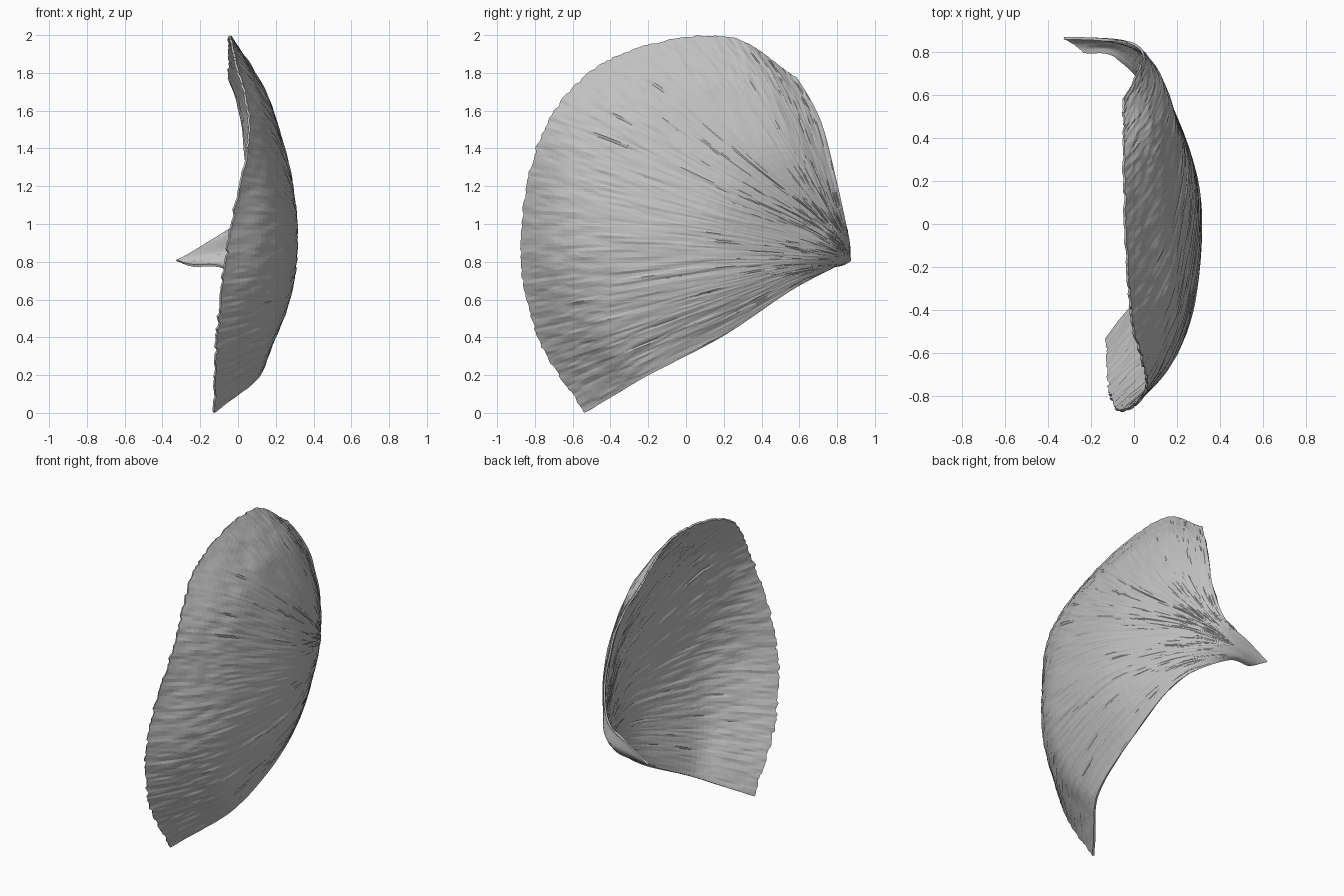
import bpy, bmesh, random
from mathutils import Vector, noise

if "Cube" in bpy.data.objects:
    bpy.data.objects.remove(bpy.data.objects["Cube"])

random.seed(4)

# Guide ribs of the petal, each from the stem out to the rim (x, y, z)
RIBS = [
    [(-.235, .80, .775), (-.075, .775, .765), (.12, .55, .645), (.17, .20, .41), (.12, -.20, .20), (.005, -.37, .10), (-.125, -.54, 0)],
    [(-.26, .825, .78), (-.05, .80, .785), (.165, .53, .75), (.28, .12, .64), (.21, -.37, .50), (.07, -.60, .445), (-.115, -.79, .40)],
    [(-.28, .845, .787), (-.02, .82, .825), (.16, .58, .86), (.312, .10, .90), (.27, -.42, .92), (.14, -.70, .91), (-.055, -.88, .90)],
    [(-.295, .855, .793), (-.01, .835, .855), (.145, .62, .98), (.29, .20, 1.15), (.24, -.29, 1.35), (.165, -.55, 1.44), (.06, -.76, 1.50)],
    [(-.305, .862, .798), (-.01, .845, .88), (.125, .665, 1.06), (.24, .32, 1.32), (.18, -.05, 1.62), (.09, -.25, 1.76), (-.015, -.40, 1.88)],
    [(-.315, .868, .802), (-.06, .857, .89), (.085, .757, 1.07), (.16, .58, 1.38), (.11, .41, 1.70), (.04, .31, 1.86), (-.045, .20, 2.00)],
    [(-.325, .873, .805), (-.17, .868, .90), (-.01, .848, 1.0), (.045, .80, 1.22), (.032, .73, 1.50), (0, .665, 1.65), (-.045, .585, 1.78)],
]
ACROSS, ALONG = 170, 48


def spline(pts, t):
    """Point on a smooth curve through pts, t from 0 to 1."""
    f = t * (len(pts) - 1)
    i = min(int(f), len(pts) - 2)
    f -= i
    b, c = pts[i], pts[i + 1]
    a = pts[i - 1] if i > 0 else b * 2 - c
    d = pts[i + 2] if i + 2 < len(pts) else c * 2 - b
    return 0.5 * (b * 2 + (c - a) * f + (a * 2 - b * 5 + c * 4 - d) * f**2
                  + (b * 3 - a - c * 3 + d) * f**3)


ribs = [[Vector(p) for p in rib] for rib in RIBS]

# Petal surface: fan of fine creases running from stem to rim
bm = bmesh.new()
grid = []
for j in range(ALONG + 1):
    u = j / ALONG
    row = []
    for i in range(ACROSS + 1):
        v = i / ACROSS
        # ragged rim
        reach = u - random.uniform(0, .010) if j == ALONG else u
        p = spline([spline(r, reach) for r in ribs], v)
        # shallow wrinkles, fading toward the stem
        crease = noise.noise((v * 75, u * 9, 0)) + .7 * noise.noise((v * 150, u * 16, 5))
        p.x += .0075 * crease * min(1, u * 1.3)
        row.append(bm.verts.new(p))
    grid.append(row)
for a, b in zip(grid, grid[1:]):
    for i in range(ACROSS):
        bm.faces.new((a[i], a[i + 1], b[i + 1], b[i]))
bmesh.ops.triangulate(bm, faces=bm.faces[:])
bmesh.ops.recalc_face_normals(bm, faces=bm.faces[:])
if sum(f.normal.x for f in bm.faces) < 0:
    bmesh.ops.reverse_faces(bm, faces=bm.faces[:])

# Settle on the ground
low = min(v.co.z for v in bm.verts)
bmesh.ops.translate(bm, verts=bm.verts[:], vec=(0, 0, -low))

mesh = bpy.data.meshes.new("petal")
bm.to_mesh(mesh)
bm.free()
petal = bpy.data.objects.new("petal", mesh)
bpy.context.collection.objects.link(petal)

gray = bpy.data.materials.new("pale gray")
gray.diffuse_color = (.53, .53, .53, 1)
gray.use_nodes = True
gray.node_tree.nodes["Principled BSDF"].inputs["Base Color"].default_value = gray.diffuse_color
mesh.materials.append(gray)

# Thin wall
wall = petal.modifiers.new("wall", 'SOLIDIFY')
wall.thickness = .012
wall.offset = -1
